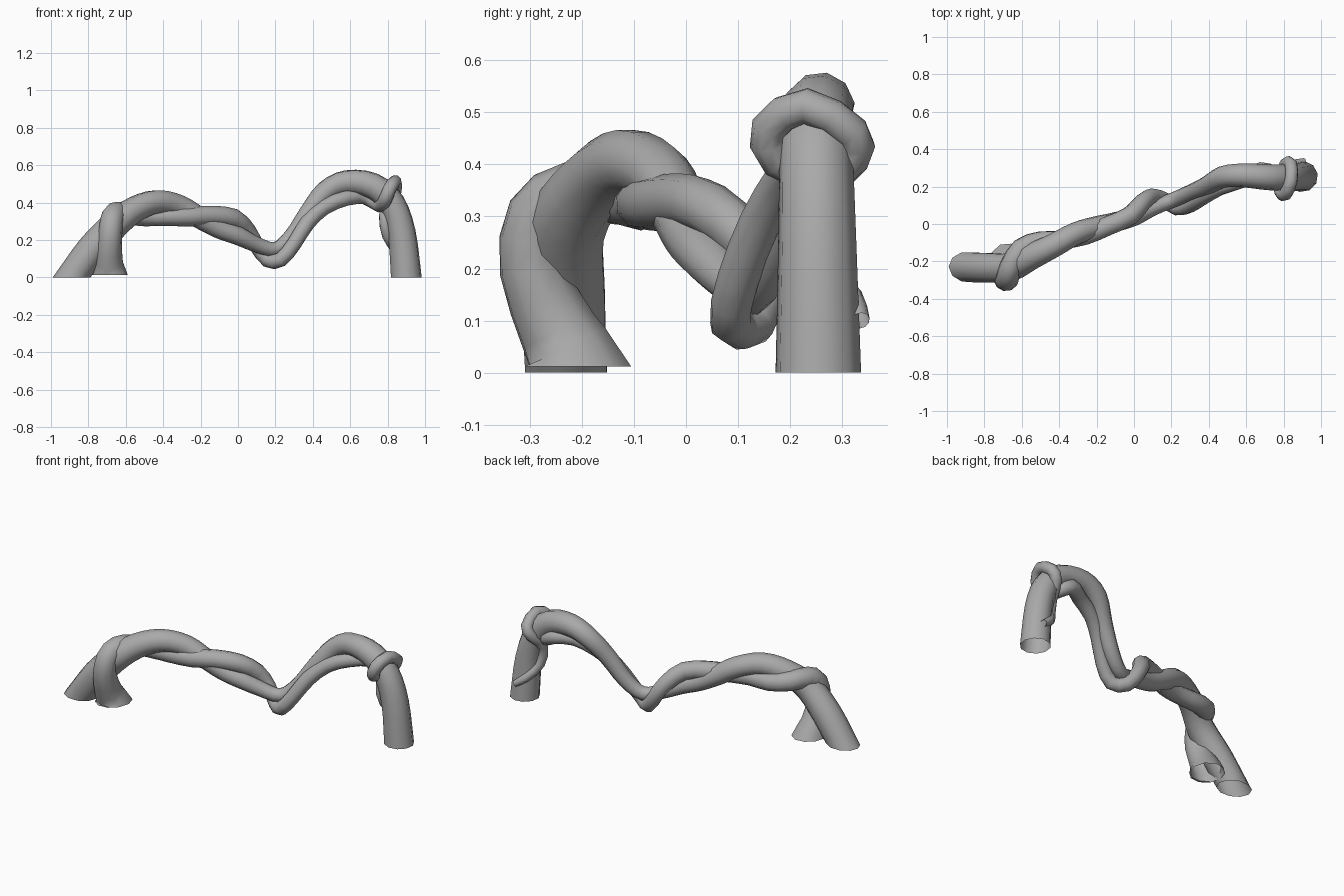
import bpy, bmesh, math
from mathutils import Vector

SIDES = 10
bark = bpy.data.materials.new("dark_grey")
bark.diffuse_color = (0.4, 0.4, 0.4, 1)


def catmull(p0, p1, p2, p3, t):
    return 0.5 * (2 * p1 + (p2 - p0) * t + (2 * p0 - 5 * p1 + 4 * p2 - p3) * t * t
                  + (3 * p1 - p0 - 3 * p2 + p3) * t ** 3)


def vine(name, keys, steps, floor_start, floor_end=None):
    """Sweep an open tapering tube along keys (x, y, z, radius); cut feet level with the floor."""
    pts = [Vector(k) for k in keys]
    pts = [2 * pts[0] - pts[1]] + pts + [2 * pts[-1] - pts[-2]]
    path = [catmull(*pts[i:i + 4], s / steps)
            for i in range(len(pts) - 3) for s in range(steps)] + [pts[-2]]
    pos = [p.to_3d() for p in path]
    n = len(pos)
    tans = [(pos[min(i + 1, n - 1)] - pos[max(i - 1, 0)]).normalized() for i in range(n)]
    normal = tans[0].cross(Vector((0, 1, 0))).normalized()
    bm = bmesh.new()
    rings = []
    for i in range(n):
        if i:
            normal = tans[i - 1].rotation_difference(tans[i]) @ normal
        normal = (normal - tans[i] * normal.dot(tans[i])).normalized()
        side = tans[i].cross(normal)
        floor = floor_start if i == 0 else floor_end if i == n - 1 else None
        low = floor_start if i < n / 2 else (floor_end or 0)
        ring = []
        for k in range(SIDES):
            a = 2 * math.pi * k / SIDES
            v = pos[i] + path[i].w * (normal * math.cos(a) + side * math.sin(a))
            if floor is not None:
                v -= tans[i] * ((v.z - floor) / tans[i].z)
            v.z = max(v.z, low)
            ring.append(bm.verts.new(v))
        rings.append(ring)
    for a, b in zip(rings, rings[1:]):
        for k in range(SIDES):
            j = (k + 1) % SIDES
            bm.faces.new((a[k], a[j], b[j], b[k]))
    mesh = bpy.data.meshes.new(name)
    bm.to_mesh(mesh)
    bm.free()
    mesh.materials.append(bark)
    ob = bpy.data.objects.new(name, mesh)
    bpy.context.collection.objects.link(ob)
    bpy.ops.object.select_all(action='DESELECT')
    ob.select_set(True)
    bpy.context.view_layer.objects.active = ob
    bpy.ops.object.shade_smooth_by_angle(angle=math.radians(50))


# Thick stem: both feet on the floor, two arches and a dip
vine("main_stem", [
    (-0.89, -0.23, 0.0, 0.082), (-0.78, -0.235, 0.15, 0.083), (-0.66, -0.23, 0.28, 0.077),
    (-0.55, -0.175, 0.365, 0.07), (-0.43, -0.115, 0.405, 0.064), (-0.31, -0.05, 0.38, 0.06),
    (-0.20, -0.015, 0.315, 0.057), (-0.10, 0.01, 0.26, 0.053), (0.0, 0.04, 0.222, 0.05),
    (0.10, 0.085, 0.175, 0.042), (0.20, 0.125, 0.15, 0.04), (0.29, 0.16, 0.22, 0.045),
    (0.38, 0.20, 0.35, 0.05), (0.47, 0.25, 0.46, 0.058), (0.58, 0.26, 0.51, 0.064),
    (0.72, 0.25, 0.49, 0.07), (0.82, 0.25, 0.40, 0.072), (0.875, 0.252, 0.24, 0.076),
    (0.90, 0.254, 0.0, 0.083),
], 3, 0.0, 0.0)

# Thin stem: flared foot, twists around the thick one, ends in a ring and a tip
vine("twining_stem", [
    (-0.685, -0.21, 0.012, 0.095), (-0.693, -0.245, 0.08, 0.078), (-0.685, -0.295, 0.20, 0.065),
    (-0.675, -0.283, 0.30, 0.063), (-0.655, -0.22, 0.345, 0.06), (-0.60, -0.13, 0.34, 0.057),
    (-0.50, -0.09, 0.325, 0.052), (-0.38, -0.085, 0.325, 0.05), (-0.26, -0.06, 0.325, 0.053),
    (-0.14, -0.01, 0.33, 0.053), (-0.02, 0.045, 0.315, 0.052), (0.05, 0.12, 0.25, 0.047),
    (0.10, 0.15, 0.17, 0.041), (0.16, 0.13, 0.093, 0.041), (0.23, 0.085, 0.095, 0.04),
    (0.30, 0.10, 0.18, 0.04), (0.37, 0.145, 0.29, 0.042), (0.46, 0.195, 0.375, 0.042),
    (0.58, 0.235, 0.425, 0.042), (0.68, 0.29, 0.43, 0.042), (0.755, 0.26, 0.385, 0.038),
    (0.785, 0.175, 0.41, 0.037), (0.81, 0.16, 0.47, 0.036), (0.84, 0.23, 0.512, 0.035),
    (0.84, 0.32, 0.46, 0.034), (0.81, 0.32, 0.41, 0.033), (0.785, 0.25, 0.33, 0.032),
    (0.80, 0.255, 0.22, 0.03), (0.85, 0.315, 0.145, 0.025), (0.91, 0.335, 0.10, 0.018),
], 2, 0.012)
